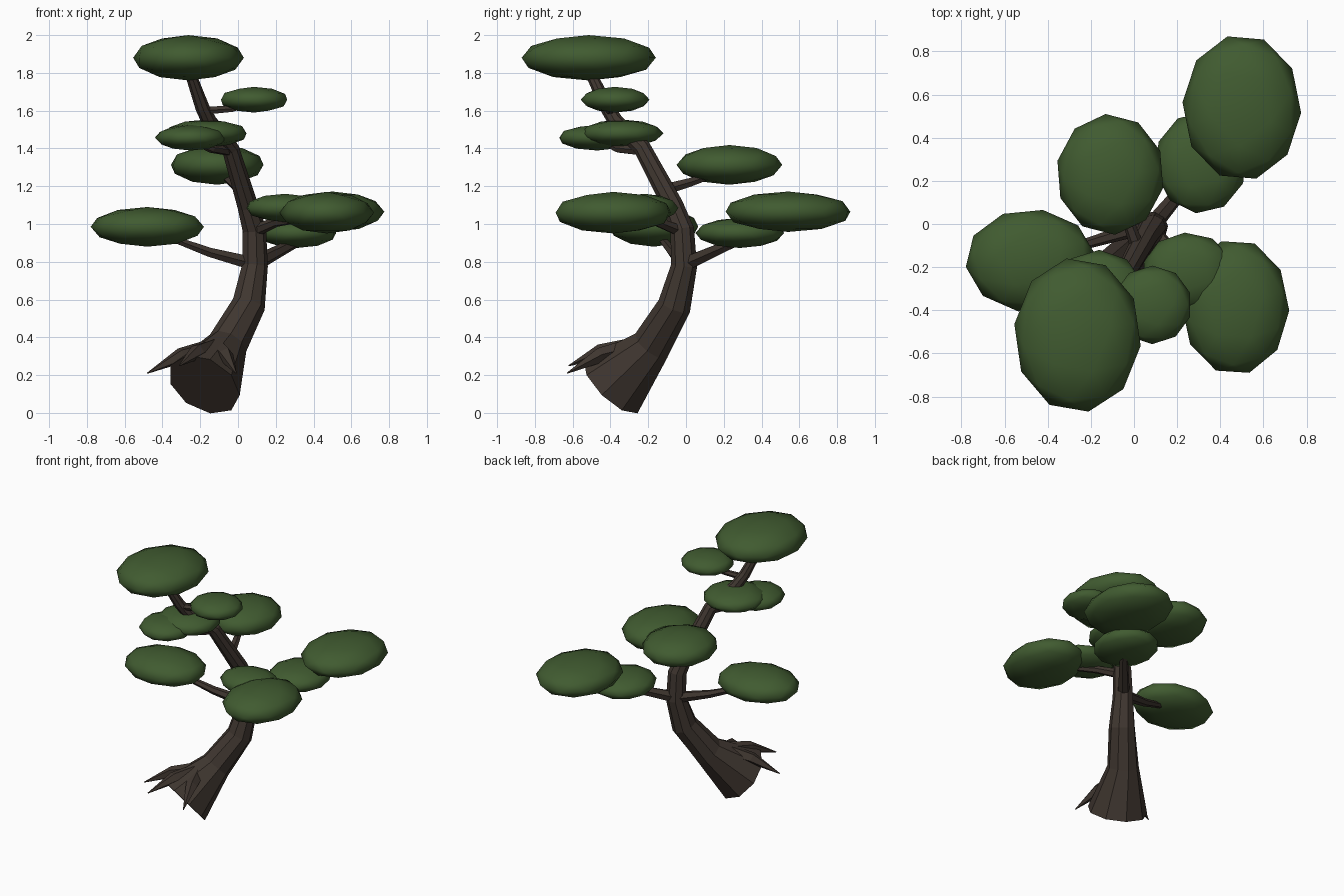
import bpy, bmesh, math
from mathutils import Vector, Matrix

cube = bpy.data.objects.get("Cube")
if cube:
    bpy.data.objects.remove(cube, do_unlink=True)


def material(name, rgb):
    m = bpy.data.materials.new(name)
    m.use_nodes = True
    colour = (*rgb, 1)
    m.diffuse_color = colour
    bsdf = m.node_tree.nodes["Principled BSDF"]
    bsdf.inputs["Base Color"].default_value = colour
    bsdf.inputs["Roughness"].default_value = 0.9
    return m


BARK = material("dark bark", (0.05, 0.037, 0.029))
LEAF = material("leaf green", (0.052, 0.105, 0.03))


def finish(bm, name, mat, smooth):
    bmesh.ops.recalc_face_normals(bm, faces=bm.faces)
    for f in bm.faces:
        f.smooth = smooth
    mesh = bpy.data.meshes.new(name)
    bm.to_mesh(mesh)
    bm.free()
    mesh.materials.append(mat)
    obj = bpy.data.objects.new(name, mesh)
    bpy.context.collection.objects.link(obj)
    return obj


def limb(name, stations, sides):
    """Tapered faceted tube through (x, y, z, radius) stations."""
    pts = [Vector(s[:3]) for s in stations]
    bm = bmesh.new()
    rings = []
    for i, (p, s) in enumerate(zip(pts, stations)):
        t = (pts[min(i + 1, len(pts) - 1)] - pts[max(i - 1, 0)]).normalized()
        ref = Vector((1, 0, 0)) if abs(t.x) < 0.8 else Vector((0, 1, 0))
        u = (ref - t * ref.dot(t)).normalized()
        v = t.cross(u)
        ring = []
        for k in range(sides):
            a = math.tau * k / sides
            ring.append(bm.verts.new(p + s[3] * (u * math.cos(a) + v * math.sin(a))))
        rings.append(ring)
    for a, b in zip(rings, rings[1:]):
        for k in range(sides):
            n = (k + 1) % sides
            bm.faces.new((a[k], a[n], b[n], b[k]))
    bm.faces.new(rings[0])
    bm.faces.new(rings[-1])
    return finish(bm, name, BARK, False)


def pad(name, centre, radii, turn):
    """Flattened low-poly leaf cluster filling an exact box."""
    bm = bmesh.new()
    bmesh.ops.create_icosphere(bm, subdivisions=2, radius=1)
    bmesh.ops.rotate(bm, verts=bm.verts, matrix=Matrix.Rotation(math.radians(turn), 3, "Z"))
    reach = [max(abs(v.co[i]) for v in bm.verts) for i in range(3)]
    for v in bm.verts:
        v.co = [centre[i] + v.co[i] / reach[i] * radii[i] for i in range(3)]
    return finish(bm, name, LEAF, True)


# Leaning trunk with flared foot
limb("trunk", [
    (-0.18, -0.39, 0.15, 0.205), (-0.055, -0.18, 0.36, 0.108),
    (0.055, -0.06, 0.57, 0.09), (0.088, -0.01, 0.78, 0.07),
    (0.085, -0.02, 0.97, 0.064), (0.05, -0.07, 1.1, 0.056),
    (-0.04, -0.23, 1.4, 0.047), (-0.15, -0.37, 1.54, 0.042),
    (-0.19, -0.42, 1.62, 0.038), (-0.25, -0.5, 1.79, 0.03),
    (-0.26, -0.51, 1.88, 0.025)], 9)

# Pointed roots splayed over the front of the foot
for i, tip in enumerate([(-0.48, -0.42, 0.21), (-0.01, -0.63, 0.21), (-0.31, -0.62, 0.25)]):
    start = Vector((-0.12, -0.28, 0.35))
    end = Vector(tip)
    mid = start.lerp(end, 0.5) + Vector((0, 0, 0.025))
    limb(f"root_{i + 1}", [(*start, 0.05), (*mid, 0.042), (*end, 0.003)], 5)

# Branches
limb("right_branch", [(0.08, 0, 0.79, 0.04), (-0.15, -0.07, 0.85, 0.028),
                      (-0.42, -0.15, 0.95, 0.016)], 6)
limb("back_left_branch", [(0.09, 0, 0.79, 0.042), (0.3, 0.25, 0.9, 0.028),
                          (0.48, 0.5, 1.03, 0.016)], 6)
limb("front_left_branch", [(0.08, -0.02, 0.96, 0.035), (0.2, -0.15, 1.01, 0.026),
                           (0.43, -0.34, 1.04, 0.016)], 6)
limb("back_branch", [(0.02, -0.12, 1.18, 0.034), (-0.03, 0.02, 1.22, 0.026),
                     (-0.1, 0.2, 1.28, 0.016)], 6)
limb("upper_right_branch", [(-0.05, -0.24, 1.39, 0.03), (-0.14, -0.36, 1.4, 0.024),
                            (-0.24, -0.45, 1.44, 0.014)], 6)
limb("upper_left_branch", [(-0.18, -0.41, 1.6, 0.024), (-0.03, -0.39, 1.61, 0.019),
                           (0.07, -0.38, 1.64, 0.012)], 6)

# Leaf pads
pad("crown_leaves", (-0.262, -0.515, 1.88), (0.293, 0.355, 0.12), 10)
pad("right_leaves", (-0.48, -0.17, 0.985), (0.3, 0.235, 0.105), 25)
pad("front_left_leaves", (0.47, -0.385, 1.06), (0.25, 0.305, 0.11), 15)
pad("front_left_inner_leaves", (0.25, -0.22, 1.085), (0.205, 0.18, 0.075), 40)
pad("back_left_leaves", (0.5, 0.54, 1.065), (0.275, 0.33, 0.107), 50)
pad("back_left_inner_leaves", (0.31, 0.285, 0.953), (0.21, 0.235, 0.08), 30)
pad("back_leaves", (-0.11, 0.23, 1.313), (0.245, 0.28, 0.105), 5)
pad("upper_right_leaves", (-0.25, -0.47, 1.457), (0.19, 0.2, 0.068), 20)
pad("upper_back_leaves", (-0.165, -0.34, 1.48), (0.21, 0.22, 0.073), 35)
pad("upper_left_leaves", (0.085, -0.375, 1.658), (0.175, 0.182, 0.068), 0)
